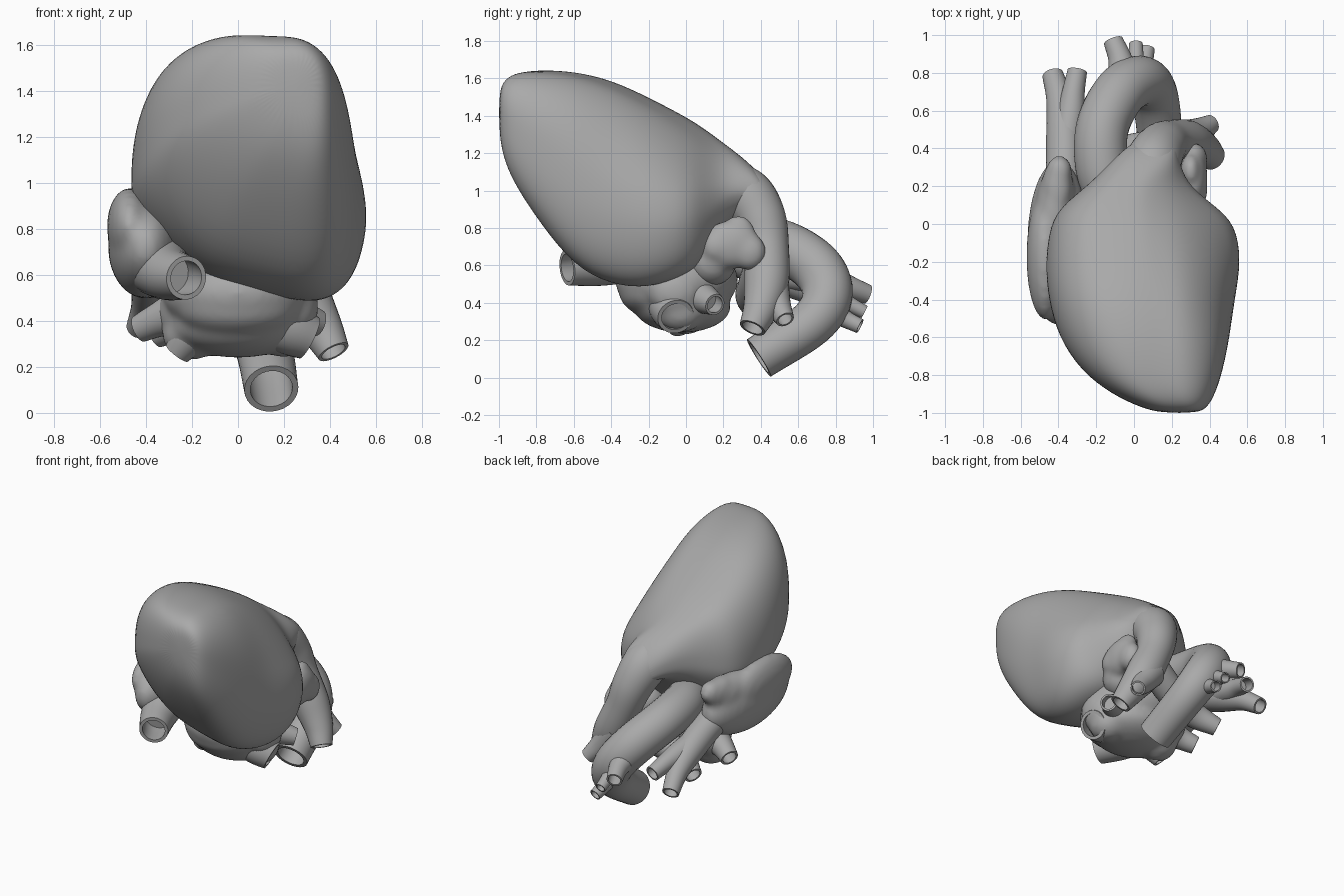
import bpy, bmesh, math
from mathutils import Vector, Matrix

cube = bpy.data.objects.get("Cube")
if cube:
    bpy.data.objects.remove(cube, do_unlink=True)

grey = bpy.data.materials.new("plain grey")
grey.use_nodes = True
grey.diffuse_color = (0.4, 0.4, 0.4, 1)
grey.node_tree.nodes["Principled BSDF"].inputs["Base Color"].default_value = (0.4, 0.4, 0.4, 1)


def finish(name, bm, smooth_angle=50):
    bmesh.ops.recalc_face_normals(bm, faces=bm.faces)
    mesh = bpy.data.meshes.new(name)
    bm.to_mesh(mesh)
    bm.free()
    mesh.materials.append(grey)
    ob = bpy.data.objects.new(name, mesh)
    bpy.context.collection.objects.link(ob)
    bpy.ops.object.select_all(action='DESELECT')
    ob.select_set(True)
    bpy.context.view_layer.objects.active = ob
    bpy.ops.object.shade_smooth_by_angle(angle=math.radians(smooth_angle))
    return ob


def loft(bm, rings):
    """Join rings of points with quads and cap both ends."""
    loops = [[bm.verts.new(p) for p in ring] for ring in rings]
    n = len(loops[0])
    for a, b in zip(loops, loops[1:]):
        for i in range(n):
            j = (i + 1) % n
            bm.faces.new((a[i], a[j], b[j], b[i]))
    bm.faces.new(loops[0])
    bm.faces.new(loops[-1])


def spline(keys, steps=8):
    """Catmull-Rom through (x, y, z, radius) keys."""
    k = [Vector(v) for v in keys]
    k = [2 * k[0] - k[1]] + k + [2 * k[-1] - k[-2]]
    out = []
    for a, b, c, d in zip(k, k[1:], k[2:], k[3:]):
        for s in range(steps):
            t = s / steps
            out.append(0.5 * (2 * b + (c - a) * t + (2 * a - 5 * b + 4 * c - d) * t * t
                              + (3 * b - a - 3 * c + d) * t ** 3))
    return out + [k[-2]]


def vessel(name, keys, wall=0.78, sides=28):
    """Swept tube with a hollow, thick-walled far end."""
    pts = spline(keys)
    centres = [p.xyz for p in pts]
    normal, rings = None, []
    for i, p in enumerate(pts):
        d = (centres[min(i + 1, len(pts) - 1)] - centres[max(i - 1, 0)]).normalized()
        normal = d.orthogonal() if normal is None else normal - d * normal.dot(d)
        normal.normalize()
        side = d.cross(normal)
        rings.append((p.xyz, p.w, normal.copy(), side))

    def circle(ring, f):
        c, r, u, v = ring
        return [c + f * r * (u * math.cos(a) + v * math.sin(a))
                for a in (2 * math.pi * i / sides for i in range(sides))]
    bm = bmesh.new()
    loft(bm, [circle(r, 1) for r in rings] + [circle(r, wall) for r in rings[:-9:-1]])
    return finish(name, bm)


def lobes(name, blobs, voxel=0.018, relax=8):
    """Ellipsoids fused into one soft body."""
    bm = bmesh.new()
    for pos, size in blobs:
        mat = Matrix.Translation(pos) @ Matrix.Diagonal((*size, 1))
        bmesh.ops.create_icosphere(bm, subdivisions=4, radius=1, matrix=mat)
    ob = finish(name, bm)
    mod = ob.modifiers.new("fuse", 'REMESH')
    mod.mode = 'VOXEL'
    mod.voxel_size = voxel
    mod.use_smooth_shade = True
    mod = ob.modifiers.new("relax", 'SMOOTH')
    mod.factor = 0.5
    mod.iterations = relax
    return ob


# Ventricles and outflow cone: sections along y as (y, x min, x max, z min, z max)
sections = [
    (-1.0, 0.14, 0.34, 1.3, 1.53), (-0.97, 0.03, 0.39, 1.15, 1.6),
    (-0.9, -0.12, 0.43, 1.01, 1.64), (-0.78, -0.28, 0.47, 0.83, 1.652),
    (-0.6, -0.4, 0.51, 0.6, 1.642), (-0.4, -0.455, 0.54, 0.5, 1.595),
    (-0.2, -0.472, 0.578, 0.48, 1.5), (0.0, -0.445, 0.55, 0.55, 1.395),
    (0.1, -0.38, 0.43, 0.63, 1.33), (0.2, -0.25, 0.3, 0.8, 1.255),
    (0.3, -0.15, 0.25, 0.9, 1.18), (0.4, -0.05, 0.23, 0.9, 1.09),
    (0.46, 0.04, 0.2, 0.86, 0.98),
]


def section(y, x0, x1, z0, z1, sides=40):
    cx, rx, cz, rz = (x0 + x1) / 2, (x1 - x0) / 2, (z0 + z1) / 2, (z1 - z0) / 2
    hang = min(1, max(0, (0.3 - y) / 0.2))
    slope = max(0, min(0.5, 0.5 + 0.75 * y, 1.0 - 2.5 * y))
    ring = []
    for i in range(sides):
        a = 2 * math.pi * i / sides
        c, s = math.cos(a), math.sin(a)
        h = math.copysign(abs(s) ** 0.82, s)
        x = cx + rx * math.copysign(abs(c) ** 0.73, c)
        # upper left flank leans inward towards the back
        x -= slope * rx * max(0, h + 0.12) * (1 + c) / 2
        if s < 0:                       # underside hangs lower on the left
            h *= 1 + hang * (0.42 * c - 0.08)
        else:                           # shallow groove along the top
            h -= 0.03 * s * math.exp(-((x - 0.14) / 0.08) ** 2)
        ring.append((x, y, cz + rz * h))
    return ring


bm = bmesh.new()
loft(bm, [section(*s) for s in sections])
ventricles = finish("ventricles", bm, 180)
sub = ventricles.modifiers.new("smooth", 'SUBSURF')
sub.levels = sub.render_levels = 2

# Atria and their ear-shaped lobes
lobes("left_atrium", [
    ((0, -0.05, 0.52), (0.33, 0.33, 0.2)), ((0, -0.02, 0.38), (0.3, 0.26, 0.14)),
    ((-0.2, 0, 0.34), (0.13, 0.13, 0.11)), ((0.2, -0.03, 0.36), (0.12, 0.13, 0.12)),
    ((0.26, -0.06, 0.46), (0.09, 0.14, 0.13)), ((0, -0.16, 0.46), (0.27, 0.2, 0.14)),
    ((-0.25, 0.04, 0.44), (0.1, 0.15, 0.12)),
], relax=14)
lobes("right_atrium", [
    ((-0.4, -0.1, 0.72), (0.165, 0.44, 0.225)), ((-0.42, 0.08, 0.83), (0.1, 0.22, 0.13)),
    ((-0.405, 0.19, 0.87), (0.085, 0.16, 0.1)), ((-0.395, 0.28, 0.89), (0.07, 0.085, 0.08)),
    ((-0.47, -0.17, 0.81), (0.1, 0.34, 0.17)),
], relax=16)
lobes("left_auricle", [
    ((0.315, 0.24, 0.71), (0.075, 0.16, 0.13)), ((0.32, 0.34, 0.67), (0.07, 0.09, 0.1)),
    ((0.32, 0.17, 0.7), (0.07, 0.09, 0.09)), ((0.3, 0.28, 0.77), (0.055, 0.09, 0.1)),
    ((0.22, 0.14, 0.62), (0.13, 0.13, 0.13)),
], 0.015, 16)

# Great arteries
vessel("aorta", [(-0.1, 0.08, 0.74, 0.13), (-0.17, 0.3, 0.74, 0.14), (-0.165, 0.52, 0.7, 0.14),
                 (-0.07, 0.7, 0.585, 0.14), (0.04, 0.755, 0.44, 0.135),
                 (0.11, 0.67, 0.29, 0.125), (0.145, 0.39, 0.105, 0.118)])
vessel("arch_branch_right", [(-0.05, 0.72, 0.53, 0.1), (-0.07, 0.86, 0.485, 0.066), (-0.11, 0.97, 0.445, 0.052)])
vessel("arch_branch_middle", [(0, 0.74, 0.48, 0.08), (0.01, 0.86, 0.4, 0.045), (0.01, 0.955, 0.35, 0.036)])
vessel("arch_branch_left", [(0.05, 0.72, 0.4, 0.09), (0.055, 0.84, 0.32, 0.05), (0.07, 0.93, 0.275, 0.04)])
vessel("pulmonary_trunk", [(0.08, 0.2, 1.03, 0.14), (0.1, 0.32, 0.97, 0.15), (0.14, 0.4, 0.85, 0.135),
                           (0.19, 0.43, 0.7, 0.12), (0.28, 0.43, 0.51, 0.12),
                           (0.36, 0.4, 0.37, 0.095), (0.415, 0.355, 0.265, 0.072)])
vessel("pulmonary_side_branch", [(0.24, 0.45, 0.52, 0.1), (0.33, 0.485, 0.4, 0.075), (0.41, 0.53, 0.31, 0.05)])
vessel("right_pulmonary_artery", [(0.2, 0.42, 0.62, 0.1), (0, 0.38, 0.5, 0.1),
                                  (-0.2, 0.36, 0.42, 0.09), (-0.36, 0.43, 0.34, 0.06)])

# Great veins
vessel("inferior_vena_cava", [(-0.38, -0.2, 0.68, 0.16), (-0.31, -0.45, 0.61, 0.12), (-0.225, -0.635, 0.587, 0.095)])
vessel("superior_vena_cava", [(-0.38, 0, 0.74, 0.12), (-0.37, 0.25, 0.65, 0.1), (-0.37, 0.48, 0.55, 0.095),
                              (-0.395, 0.66, 0.46, 0.07), (-0.43, 0.79, 0.37, 0.056)])
vessel("superior_vein_branch", [(-0.36, 0.42, 0.58, 0.08), (-0.335, 0.58, 0.54, 0.075),
                                (-0.32, 0.7, 0.515, 0.06), (-0.3, 0.81, 0.48, 0.052)])

# Pulmonary veins
vessel("left_lower_vein", [(0.12, -0.08, 0.43, 0.14), (0.22, -0.075, 0.37, 0.12), (0.31, -0.055, 0.325, 0.098)])
vessel("left_upper_vein", [(0.15, 0.03, 0.46, 0.11), (0.26, 0.1, 0.42, 0.08), (0.35, 0.155, 0.39, 0.058)])
vessel("right_lower_vein", [(-0.14, -0.06, 0.4, 0.12), (-0.21, -0.05, 0.33, 0.085), (-0.265, -0.03, 0.26, 0.06)])
vessel("right_upper_vein", [(-0.2, 0.03, 0.45, 0.13), (-0.33, 0.07, 0.41, 0.08), (-0.43, 0.12, 0.365, 0.06)])
